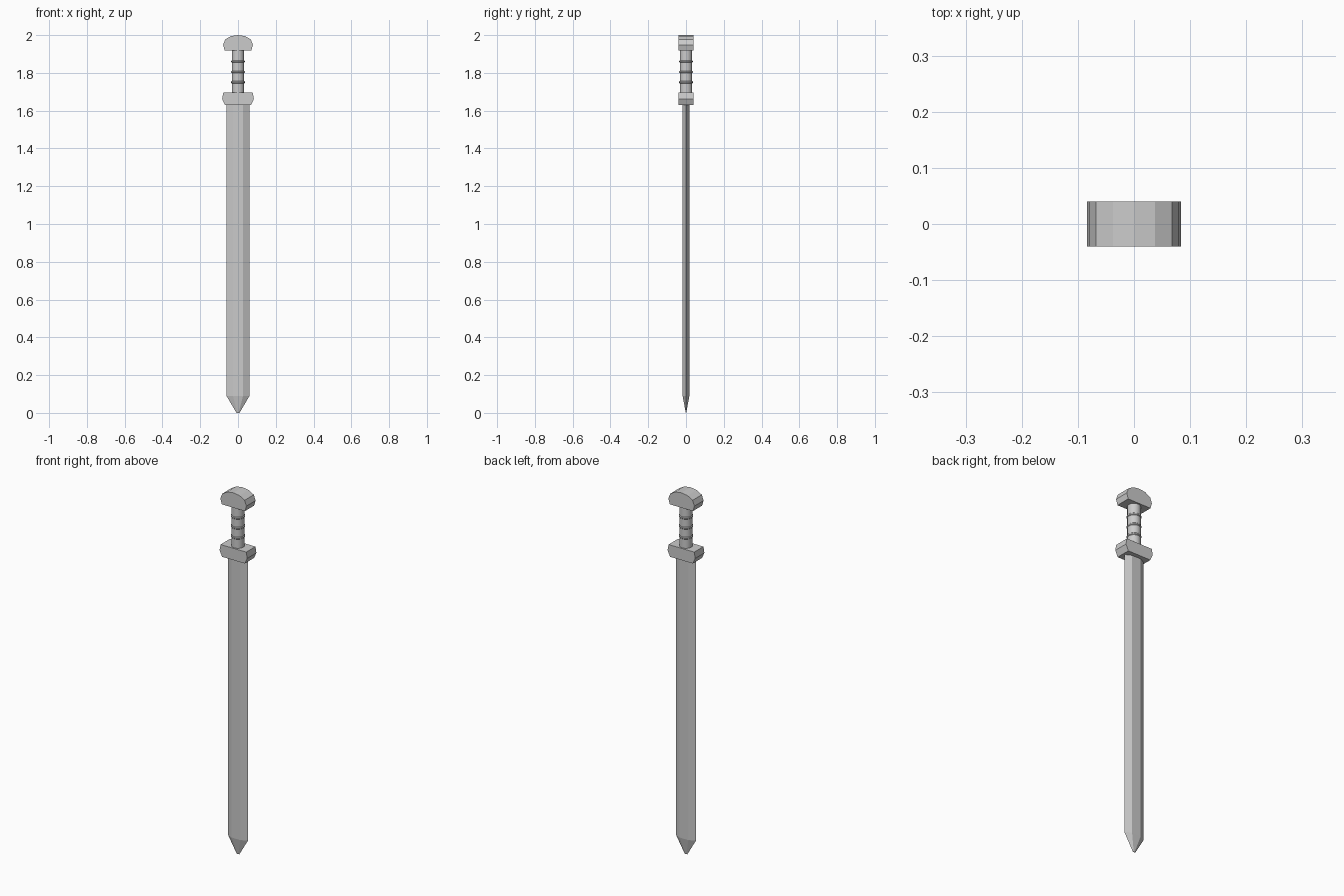
import bpy, bmesh, math

if "Cube" in bpy.data.objects:
    bpy.data.objects.remove(bpy.data.objects["Cube"])


def finish(name, bm):
    bmesh.ops.recalc_face_normals(bm, faces=bm.faces)
    mesh = bpy.data.meshes.new(name)
    bm.to_mesh(mesh)
    bm.free()
    obj = bpy.data.objects.new(name, mesh)
    bpy.context.collection.objects.link(obj)
    return obj


def loft(name, rings):
    """Skin a list of equal-sized point rings and cap both ends."""
    bm = bmesh.new()
    loops = [[bm.verts.new(p) for p in ring] for ring in rings]
    n = len(loops[0])
    for a, b in zip(loops, loops[1:]):
        for i in range(n):
            j = (i + 1) % n
            bm.faces.new((a[i], a[j], b[j], b[i]))
    bm.faces.new(loops[0])
    bm.faces.new(loops[-1])
    return finish(name, bm)


def slab(name, right_half, depth):
    """Mirror a half outline (x, z) across x = 0 and extrude it along y."""
    outline = right_half + [(-x, z) for x, z in reversed(right_half) if x > 0]
    return loft(name, [[(x, y, z) for x, z in outline] for y in (-depth, depth)])


def blade_ring(z, edge, flat, thick):
    return [(edge, 0, z), (flat, thick, z), (-flat, thick, z),
            (-edge, 0, z), (-flat, -thick, z), (flat, -thick, z)]


def circle(z, r, sides=16):
    return [(r * math.cos(2 * math.pi * i / sides),
             r * math.sin(2 * math.pi * i / sides), z) for i in range(sides)]


# Six-sided blade tapering to a short point
loft("blade", [blade_ring(0, 0.008, 0.003, 0.001),
               blade_ring(0.09, 0.061, 0.027, 0.018),
               blade_ring(1.64, 0.061, 0.027, 0.018)])

# Guard
slab("guard", [(0.069, 1.63), (0.084, 1.662), (0.078, 1.695)], 0.04)

# Round grip with three thin raised bands
grip_rings = [circle(1.69, 0.033)]
for z in (1.75, 1.805, 1.86):
    grip_rings += [circle(z - 0.006, 0.033), circle(z - 0.003, 0.036),
                   circle(z + 0.003, 0.036), circle(z + 0.006, 0.033)]
grip_rings.append(circle(1.925, 0.033))
grip = loft("grip", grip_rings)
bpy.context.view_layer.objects.active = grip
grip.select_set(True)
bpy.ops.object.shade_smooth_by_angle(angle=math.radians(30))

# Domed pommel
slab("pommel", [(0.07, 1.918), (0.079, 1.948), (0.068, 1.977),
                (0.037, 1.995), (0, 2.0)], 0.04)
